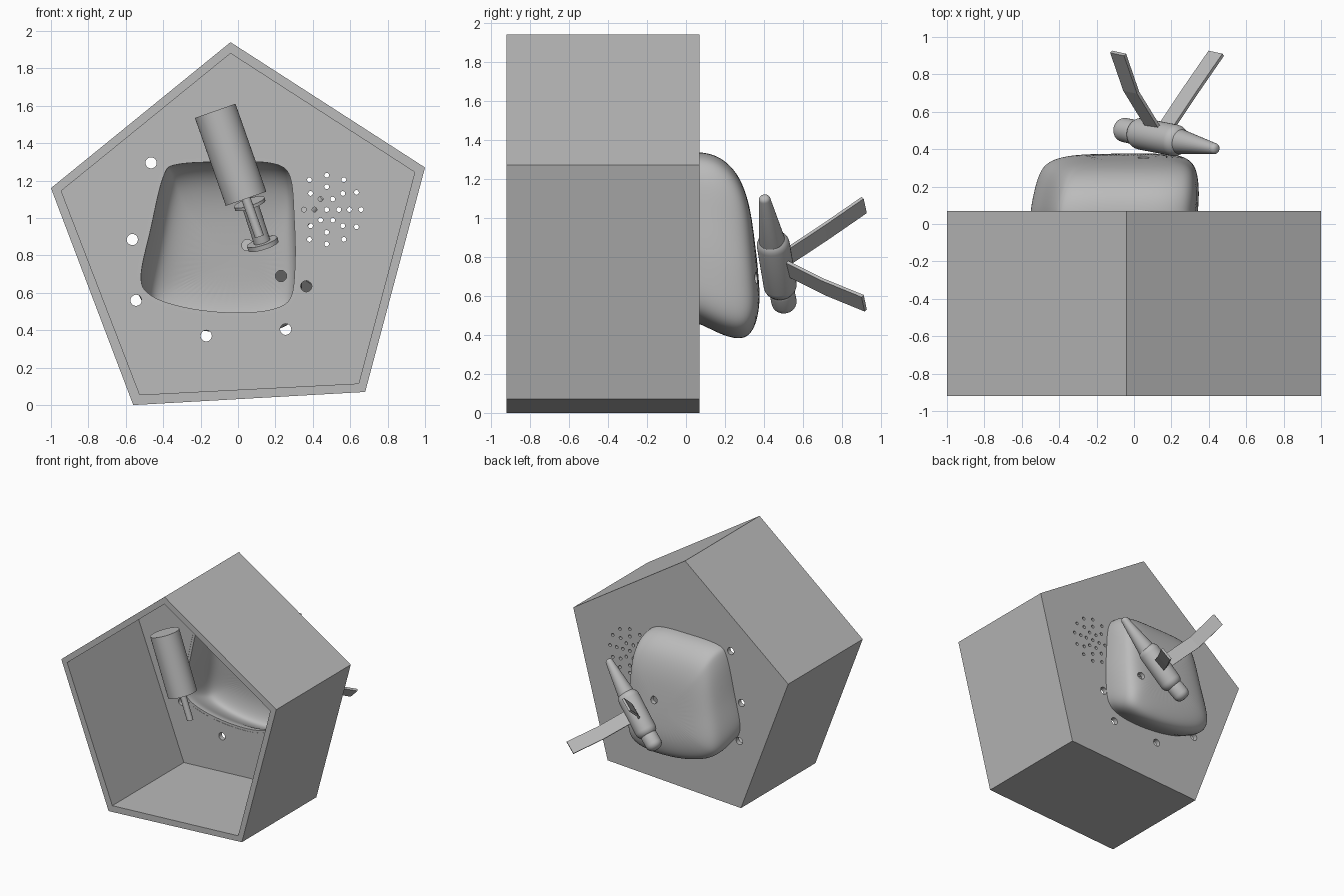
import bpy, bmesh, math
from mathutils import Vector

if "Cube" in bpy.data.objects:
    bpy.data.objects.remove(bpy.data.objects["Cube"], do_unlink=True)

GREY = (0.5, 0.5, 0.5, 1)
grey = bpy.data.materials.new("plain grey")
grey.use_nodes = True
grey.diffuse_color = GREY
grey.node_tree.nodes["Principled BSDF"].inputs["Base Color"].default_value = GREY


def make(name, bm, smooth=True):
    bmesh.ops.recalc_face_normals(bm, faces=bm.faces)
    me = bpy.data.meshes.new(name)
    bm.to_mesh(me)
    bm.free()
    me.materials.append(grey)
    if smooth:
        me.shade_smooth()
        me.set_sharp_from_angle(angle=math.radians(35))
    ob = bpy.data.objects.new(name, me)
    bpy.context.scene.collection.objects.link(ob)
    return ob


def prism(bm, outline, y0, y1):
    """Closed prism along y from an (x, z) outline."""
    ends = [[bm.verts.new((x, y, z)) for x, z in outline] for y in (y0, y1)]
    n = len(outline)
    for end in ends:
        bm.faces.new(end)
    for i in range(n):
        j = (i + 1) % n
        bm.faces.new((ends[0][i], ends[0][j], ends[1][j], ends[1][i]))


def circle(x, z, r, n=20):
    return [(x + r * math.cos(math.tau * i / n), z + r * math.sin(math.tau * i / n))
            for i in range(n)]


def cut(ob, outlines, y0, y1):
    bm = bmesh.new()
    for o in outlines:
        prism(bm, o, y0, y1)
    cutter = make("cutter", bm, False)
    cutter.hide_render = True
    mod = ob.modifiers.new("cut", "BOOLEAN")
    mod.operation, mod.solver, mod.object = "DIFFERENCE", "EXACT", cutter
    return cutter


def apply(ob, cutters, smooth):
    """Bake the modifiers and drop the cutters."""
    dg = bpy.context.evaluated_depsgraph_get()
    me = bpy.data.meshes.new_from_object(ob.evaluated_get(dg))
    ob.modifiers.clear()
    ob.data = me
    if smooth:
        me.shade_smooth()
        me.set_sharp_from_angle(angle=math.radians(40))
    for c in cutters:
        bpy.data.objects.remove(c, do_unlink=True)


def lathe(name, a, b, profile, n=32):
    """Turned part from a to b; profile holds (fraction, radius)."""
    a, b = Vector(a), Vector(b)
    q = (b - a).to_track_quat("Z", "Y")
    bm = bmesh.new()
    rings = [[bm.verts.new(a.lerp(b, t) + q @ Vector((u, v, 0))) for u, v in circle(0, 0, r, n)]
             for t, r in profile]
    for p, s in zip(rings, rings[1:]):
        for i in range(n):
            j = (i + 1) % n
            bm.faces.new((p[i], p[j], s[j], s[i]))
    bm.faces.new(rings[0])
    bm.faces.new(rings[-1])
    return make(name, bm)


def rounded(length, r0, r1, c0, c1, steps=6):
    """Profile tapering r0 to r1 with rounded ends of radius c0 and c1."""
    out = []
    for i in range(steps + 1):
        a = math.pi / 2 * i / steps
        out.append((c0 * (1 - math.cos(a)) / length, r0 - c0 + c0 * max(math.sin(a), 0.03)))
    for i in range(steps + 1):
        a = math.pi / 2 * (1 - i / steps)
        out.append((1 - c1 * (1 - math.cos(a)) / length, r1 - c1 + c1 * max(math.sin(a), 0.03)))
    return out


def smooth_loop(pts, k=4):
    """Closed Catmull-Rom resampling."""
    out = []
    for i in range(len(pts)):
        p0, p1, p2, p3 = (Vector(pts[(i + d) % len(pts)]) for d in (-1, 0, 1, 2))
        for s in range(k):
            t = s / k
            out.append(0.5 * (2 * p1 + (p2 - p0) * t + (2 * p0 - 5 * p1 + 4 * p2 - p3) * t ** 2
                              + (3 * p1 - p0 - 3 * p2 + p3) * t ** 3))
    return out


# Bulge outline where it meets the back wall
bulge_outline = smooth_loop([
    (-0.34, 1.32), (-0.05, 1.335), (0.2, 1.325), (0.31, 1.24), (0.335, 1.0), (0.34, 0.75),
    (0.31, 0.55), (0.18, 0.475), (-0.05, 0.46), (-0.3, 0.49), (-0.49, 0.56),
    (-0.555, 0.68), (-0.5, 0.95), (-0.43, 1.24)])
XL, XR, ZB, ZT = -0.555, 0.34, 0.46, 1.335

# Five-sided case, open at the front
outer = [(-0.04, 1.94), (1.0, 1.27), (0.68, 0.07), (-0.56, 0.0), (-1.0, 1.16)]
inner = [(-0.04, 1.88), (0.945, 1.245), (0.645, 0.115), (-0.525, 0.055), (-0.945, 1.145)]
bm = bmesh.new()
prism(bm, outer, -0.92, 0.07)
case = make("case", bm, False)

# Wall openings: bulge, screw holes and the round speaker grille
mid = Vector((-0.1, 0.9))
openings = [[mid + (p - mid) * 0.965 for p in bulge_outline]]
for x, z in [(-0.465, 1.295), (-0.565, 0.885), (-0.545, 0.56), (-0.17, 0.37),
             (0.255, 0.405), (0.365, 0.635)]:
    openings.append(circle(x, z, 0.03))
grille = [(0, 0)]
grille += [(0.065, 60 * i) for i in range(6)]
grille += [(0.122, 45 * i) for i in range(8)]
grille += [(0.184, 30 * i) for i in range(-4, 5)]
for r, deg in grille:
    a = math.radians(deg)
    openings.append(circle(0.474 + r * math.cos(a), 1.045 + r * math.sin(a), 0.013, 12))
cutters = [cut(case, [inner], -1.1, 0.03), cut(case, openings, 0.0, 0.1)]
apply(case, cutters, False)

# Hollow bulge: y bottom, y top, z bottom, z top, x left, x right
levels = [(0.032, 0.032, ZB, ZT, XL, XR),
          (0.07, 0.07, ZB, ZT, XL, XR),
          (0.16, 0.14, 0.41, 1.325, -0.54, 0.347),
          (0.27, 0.21, 0.372, 1.285, -0.515, 0.342),
          (0.335, 0.275, 0.40, 1.21, -0.48, 0.325),
          (0.37, 0.32, 0.49, 1.09, -0.40, 0.28),
          (0.383, 0.345, 0.62, 0.95, -0.25, 0.18)]
bm = bmesh.new()
rings = []
for yb, yt, zb, zt, xl, xr in levels:
    ring = []
    for x, z in bulge_outline:
        u, v = (x - XL) / (XR - XL), (z - ZB) / (ZT - ZB)
        ring.append(bm.verts.new((xl + u * (xr - xl), yb + v * (yt - yb), zb + v * (zt - zb))))
    rings.append(ring)
for p, s in zip(rings, rings[1:]):
    for i in range(len(p)):
        j = (i + 1) % len(p)
        bm.faces.new((p[i], p[j], s[j], s[i]))
bm.faces.new(rings[-1])
bulge = make("bulge", bm)
if max(bulge.data.polygons, key=lambda f: f.center.y).normal.y < 0:
    bulge.data.flip_normals()
sub = bulge.modifiers.new("smooth", "SUBSURF")
sub.levels = sub.render_levels = 2
shell = bulge.modifiers.new("shell", "SOLIDIFY")
shell.thickness, shell.offset = 0.035, -1
apply(bulge, [cut(bulge, [circle(0.05, 0.855, 0.03), circle(0.23, 0.69, 0.03)], 0.2, 0.6)], True)

# Canister near the open front, with its rod
lathe("canister", (-0.122, -0.8, 1.573), (0.043, -0.8, 1.103), [(0, 0.115), (1, 0.115)], 48)
lathe("canister_rod", (0.043, -0.8, 1.103), (0.115, -0.8, 0.9), [(0, 0.025), (1, 0.025)], 20)

# Spool inside the bulge
top, low = Vector((0.06, 0.17, 1.085)), Vector((0.136, 0.23, 0.85))
lathe("spool", top, low, [(0, 0.085), (0.07, 0.085), (0.07, 0.045), (0.9, 0.045),
                          (0.9, 0.085), (1, 0.085)])

# Insect on the bulge: head, body and tapering tail along one axis
lathe("insect_body", (0.0, 0.49, 0.61), (0.255, 0.44, 0.905),
      rounded(0.39, 0.085, 0.085, 0.06, 0.06))
lathe("insect_head", (-0.085, 0.51, 0.535), (0.03, 0.485, 0.65),
      rounded(0.165, 0.065, 0.065, 0.05, 0.05))
lathe("insect_tail", (0.225, 0.445, 0.86), (0.445, 0.4, 1.11),
      rounded(0.335, 0.067, 0.03, 0.03, 0.025))

# Two bent blade wings
across = Vector((0.037, -0.008, 0.037))


def wing(name, path):
    path = [Vector(p) for p in path]
    normal = (path[-1] - path[0]).cross(across).normalized() * 0.009
    bm = bmesh.new()
    rings = [[bm.verts.new(p + across * s + normal * t)
              for s, t in ((-1, -1), (1, -1), (1, 1), (-1, 1))] for p in path]
    for p, s in zip(rings, rings[1:]):
        for i in range(4):
            j = (i + 1) % 4
            bm.faces.new((p[i], p[j], s[j], s[i]))
    bm.faces.new(rings[0])
    bm.faces.new(rings[-1])
    make(name, bm, False)


wing("right_wing", [(0.12, 0.49, 0.78), (-0.015, 0.71, 0.925), (-0.085, 0.913, 1.065)])
wing("left_wing", [(0.16, 0.5, 0.75), (0.3, 0.71, 0.645), (0.44, 0.913, 0.562)])
